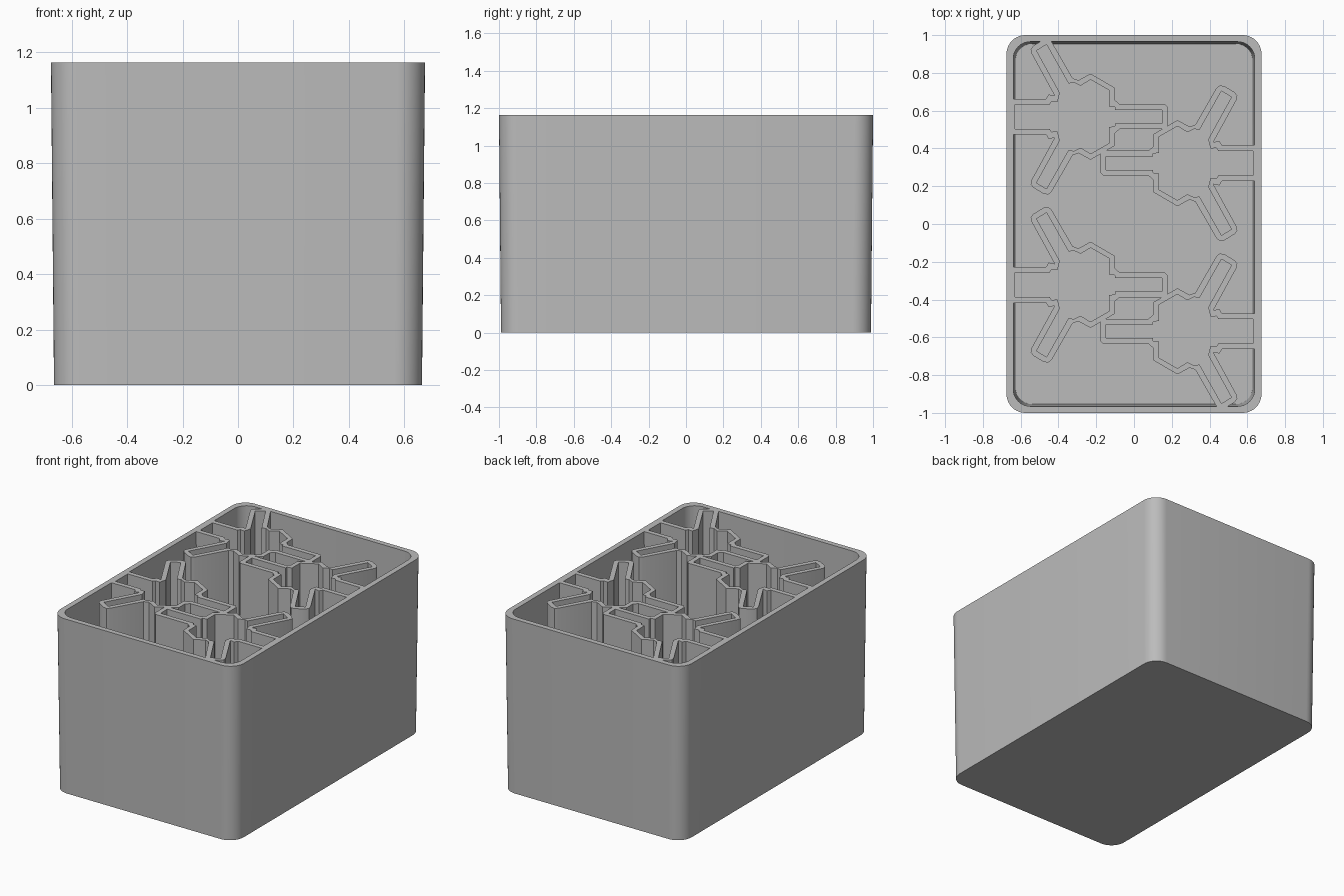
import bpy, bmesh, math

if "Cube" in bpy.data.objects:
    bpy.data.objects.remove(bpy.data.objects["Cube"], do_unlink=True)

TOP = 1.163      # rim height
FLOOR = 0.04     # floor thickness
DRAFT = 0.011    # wall lean over the full height

grey = bpy.data.materials.new("plain grey")
grey.use_nodes = True
grey.diffuse_color = (0.5, 0.5, 0.5, 1)
grey.node_tree.nodes["Principled BSDF"].inputs["Base Color"].default_value = grey.diffuse_color


def loft(name, low, high, z0, z1):
    """Closed solid between two matching outlines."""
    bm = bmesh.new()
    a = [bm.verts.new((x, y, z0)) for x, y in low]
    b = [bm.verts.new((x, y, z1)) for x, y in high]
    bm.faces.new(a[::-1])
    bm.faces.new(b)
    for i in range(len(a)):
        j = (i + 1) % len(a)
        bm.faces.new((a[i], a[j], b[j], b[i]))
    bmesh.ops.recalc_face_normals(bm, faces=bm.faces[:])
    mesh = bpy.data.meshes.new(name)
    bm.to_mesh(mesh)
    bm.free()
    mesh.materials.append(grey)
    obj = bpy.data.objects.new(name, mesh)
    bpy.context.collection.objects.link(obj)
    return obj


def rounded_rect(hx, hy, r, steps=10):
    pts = []
    for k, (sx, sy) in enumerate([(1, 1), (-1, 1), (-1, -1), (1, -1)]):
        for i in range(steps + 1):
            t = math.pi / 2 * (k + i / steps)
            pts.append((sx * (hx - r) + r * math.cos(t), sy * (hy - r) + r * math.sin(t)))
    return pts


def cut(target, cutter):
    """Subtract the cutter from the target and discard it."""
    mod = target.modifiers.new("cut", "BOOLEAN")
    mod.operation = "DIFFERENCE"
    mod.solver = "EXACT"
    mod.object = cutter
    bpy.context.view_layer.objects.active = target
    bpy.ops.object.modifier_apply(modifier=mod.name)
    bpy.data.objects.remove(cutter, do_unlink=True)


# Upper halves of the pocket outline and of the wall around it
POCKET = [(-.63, .064), (-.447, .064), (-.437, .08), (-.405, .078), (-.393, .127),
          (-.516, .35), (-.463, .382), (-.346, .175), (-.32, .182), (-.283, .164),
          (-.23, .196), (-.132, .14), (-.132, .055), (-.1, .05), (-.1, .035), (.147, .035)]
WALL = [(-.66, .095), (-.465, .095), (-.452, .118), (-.42, .111), (-.542, .334),
        (-.547, .358), (-.532, .376), (-.479, .408), (-.454, .412), (-.436, .397),
        (-.325, .204), (-.294, .193), (-.23, .228), (-.103, .154), (-.103, .09),
        (-.077, .066), (.163, .066), (.178, .051)]


def place(half, side, cy):
    """Mirror the half outline, then turn it to its side of the box."""
    full = half + [(x, -y) for x, y in reversed(half)]
    return [(side * x, side * y + cy) for x, y in full]


# Tapered outer body
box = loft("divided_box", rounded_rect(.675 - DRAFT, 1 - DRAFT, .1),
           rounded_rect(.675, 1, .1), 0, TOP)

# Cavity, tapered like the body and extended above the rim
LIP = 0.1
lean = DRAFT * LIP / (TOP - FLOOR)
cavity = loft("cavity", rounded_rect(.639 - DRAFT, .965 - DRAFT, .09),
              rounded_rect(.639 + lean, .965 + lean, .09), FLOOR, TOP + LIP)

# Four nested cells, two on each side
cells = [(1, .568), (1, -.322), (-1, .322), (-1, -.568)]
for side, cy in cells:
    outline = place(WALL, side, cy)
    cut(cavity, loft("cell_wall", outline, outline, -.2, TOP + .3))
cut(box, cavity)
for side, cy in cells:
    outline = place(POCKET, side, cy)
    cut(box, loft("cell_pocket", outline, outline, FLOOR, TOP + .2))

# Smooth rounded corners, crisp edges
bpy.ops.object.select_all(action="DESELECT")
box.select_set(True)
bpy.context.view_layer.objects.active = box
bpy.ops.object.shade_smooth_by_angle(angle=math.radians(25))
